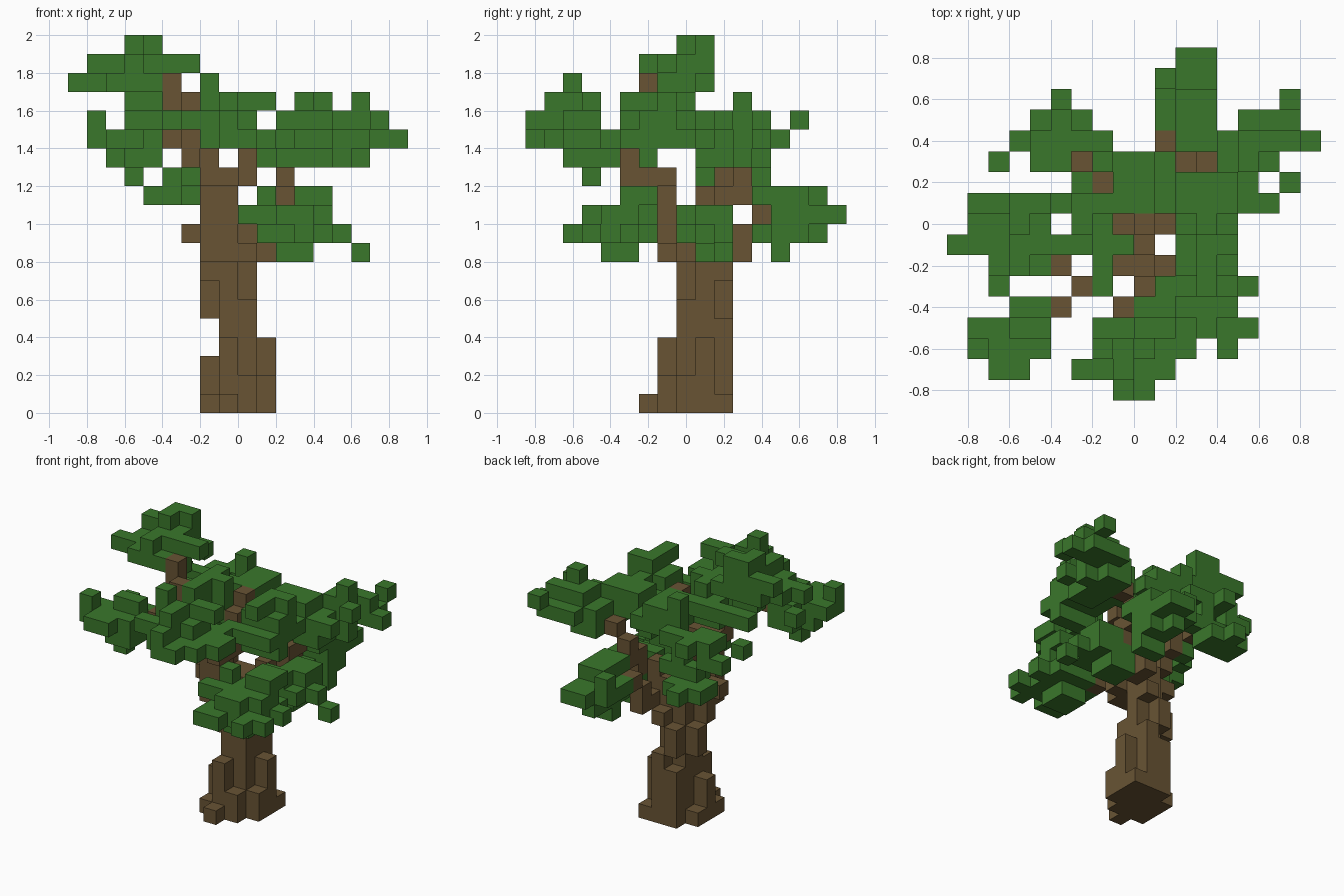
import bpy
import bmesh
from mathutils import Matrix, Vector

CELL = 0.1
default_cube = bpy.data.objects.get("Cube")
if default_cube:
    bpy.data.objects.remove(default_cube, do_unlink=True)

def make_material(name, color):
    material = bpy.data.materials.new(name)
    material.use_nodes = True
    material.diffuse_color = color
    material.node_tree.nodes["Principled BSDF"].inputs["Base Color"].default_value = color
    return material

bark = make_material("bark_brown", (0.14, 0.088, 0.034, 1))
leaf = make_material("leaf_green", (0.042, 0.185, 0.024, 1))
parts = {}
taken = set()

def span(value):
    first, last = value if isinstance(value, tuple) else (value, value)
    return range(first, last + 1)

def box(part, x, y, z):
    """Fill an inclusive block of grid cells that no earlier part uses."""
    block = {(i, j, k) for i in span(x) for j in span(y) for k in span(z)}
    parts.setdefault(part, set()).update(block - taken)
    taken.update(block)

def build(part, cells, material):
    """Make one cube per cell and keep only the outer skin."""
    mesh = bpy.data.meshes.new(part)
    bm = bmesh.new()
    for cell in sorted(cells):
        center = Vector(cell) * CELL + Vector((CELL / 2, 0, CELL / 2))
        cube = bmesh.ops.create_cube(bm, size=CELL, matrix=Matrix.Translation(center))
        hidden = []
        for face in {face for vert in cube["verts"] for face in vert.link_faces}:
            face.normal_update()
            if tuple(round(c) for c in Vector(cell) + face.normal) in cells:
                hidden.append(face)
        bmesh.ops.delete(bm, geom=hidden, context="FACES")
    bmesh.ops.remove_doubles(bm, verts=bm.verts, dist=CELL / 100)
    bm.to_mesh(mesh)
    bm.free()
    mesh.materials.append(material)
    bpy.context.collection.objects.link(bpy.data.objects.new(part, mesh))

# Trunk and roots
box("trunk", x=(-1, 0), y=(0, 1), z=(0, 5))
box("trunk", x=-1, y=(0, 1), z=(6, 9))
box("trunk", x=0, y=1, z=(6, 9))
box("trunk", x=0, y=0, z=(8, 9))
box("trunk", x=(-1, 0), y=2, z=(0, 3))
box("trunk", x=0, y=2, z=4)
box("trunk", x=-1, y=2, z=(5, 6))
box("trunk", x=0, y=2, z=7)
box("trunk", x=-2, y=1, z=(5, 6))
box("trunk", x=-2, y=0, z=(7, 9))
box("trunk", x=(-2, -1), y=-1, z=(8, 12))
box("roots", x=-2, y=(-1, 1), z=0)
box("roots", x=-2, y=0, z=(1, 2))
box("roots", x=-1, y=-2, z=0)
box("roots", x=-1, y=-1, z=(0, 3))
box("roots", x=0, y=-1, z=(0, 1))
box("roots", x=1, y=0, z=(0, 1))
box("roots", x=1, y=1, z=(0, 3))
box("roots", x=1, y=2, z=0)
# Branches
box("left_front_branch", x=1, y=0, z=8)
box("left_front_branch", x=0, y=-1, z=8)
box("left_front_branch", x=1, y=-2, z=9)
box("front_branch", x=(-1, 0), y=-2, z=12)
box("front_branch", x=0, y=-1, z=12)
box("front_branch", x=0, y=-3, z=(12, 13))
box("front_branch", x=-1, y=-4, z=14)
box("middle_branch", x=0, y=-1, z=14)
box("middle_branch", x=0, y=0, z=15)
box("high_branch", x=-2, y=-2, z=(12, 13))
box("high_branch", x=-3, y=-3, z=(13, 16))
box("high_branch", x=-4, y=-2, z=(16, 17))
box("high_branch", x=-4, y=-4, z=14)
box("back_branch", x=1, y=(2, 3), z=8)
box("back_branch", x=1, y=3, z=9)
box("back_branch", x=1, y=4, z=10)
box("left_back_branch", x=1, y=1, z=(9, 10))
box("left_back_branch", x=2, y=2, z=(10, 11))
box("left_back_branch", x=2, y=3, z=(11, 12))
box("left_back_branch", x=3, y=3, z=13)
box("right_back_branch", x=-3, y=0, z=9)
box("right_back_branch", x=-2, y=1, z=(10, 11))
box("right_back_branch", x=-2, y=2, z=(11, 12))
box("right_back_branch", x=-3, y=3, z=(12, 13))
# High leaves
box("high_leaves", x=(-9, -5), y=-1, z=17)
box("high_leaves", x=(-8, -5), y=0, z=17)
box("high_leaves", x=(-7, -4), y=1, z=17)
box("high_leaves", x=(-7, -5), y=-2, z=17)
box("high_leaves", x=(-6, -3), y=-1, z=18)
box("high_leaves", x=-6, y=-2, z=18)
box("high_leaves", x=(-8, -7), y=1, z=18)
box("high_leaves", x=(-6, -5), y=(0, 1), z=18)
box("high_leaves", x=-6, y=(0, 1), z=19)
box("high_leaves", x=-5, y=1, z=19)
box("high_leaves", x=(-6, -5), y=0, z=16)
# Front leaves
box("front_right_leaves", x=-6, y=-5, z=12)
box("front_right_leaves", x=(-7, -5), y=-5, z=13)
box("front_right_leaves", x=(-6, -5), y=(-6, -4), z=(13, 14))
box("front_right_leaves", x=(-8, -7), y=(-6, -5), z=14)
box("front_right_leaves", x=(-7, -6), y=-7, z=14)
box("front_right_leaves", x=-7, y=-3, z=14)
box("front_right_leaves", x=-8, y=-6, z=15)
box("front_right_leaves", x=(-6, -5), y=-5, z=15)
box("front_leaves", x=-1, y=-8, z=(14, 15))
box("front_leaves", x=0, y=-8, z=14)
box("front_leaves", x=(-2, 1), y=-7, z=14)
box("front_leaves", x=(-3, -1), y=-7, z=15)
box("front_leaves", x=(-2, 2), y=(-6, -5), z=14)
box("front_leaves", x=(-2, 0), y=(-6, -5), z=15)
box("front_leaves", x=(0, 1), y=-4, z=14)
box("front_leaves", x=-1, y=(-7, -6), z=16)
box("front_leaves", x=(0, 1), y=-5, z=16)
box("front_leaves", x=-2, y=-6, z=(16, 17))
# Low leaves on the left
box("low_front_leaves", x=(2, 3), y=(-4, -3), z=8)
box("low_front_leaves", x=(1, 4), y=(-4, -3), z=9)
box("low_front_leaves", x=(2, 4), y=-2, z=9)
box("low_front_leaves", x=(1, 5), y=-5, z=9)
box("low_front_leaves", x=(1, 2), y=-6, z=9)
box("low_front_leaves", x=4, y=-6, z=9)
box("low_front_leaves", x=5, y=-3, z=9)
box("low_front_leaves", x=(0, 4), y=-4, z=10)
box("low_front_leaves", x=(1, 4), y=-3, z=10)
box("low_front_leaves", x=(2, 3), y=-2, z=10)
box("low_front_leaves", x=(2, 3), y=-5, z=10)
box("low_front_leaves", x=1, y=-3, z=11)
box("low_front_leaves", x=(3, 4), y=(-3, -2), z=11)
box("low_left_leaves", x=(2, 3), y=(1, 2), z=8)
box("low_left_leaves", x=6, y=1, z=8)
box("low_left_leaves", x=(2, 4), y=(0, 2), z=9)
box("low_left_leaves", x=5, y=1, z=9)
box("low_left_leaves", x=(3, 4), y=(1, 2), z=10)
box("low_left_leaves", x=(2, 3), y=0, z=10)
# Middle leaves
box("middle_left_leaves", x=(2, 4), y=-2, z=13)
box("middle_left_leaves", x=(2, 4), y=(-2, 0), z=14)
box("middle_left_leaves", x=(1, 4), y=-3, z=14)
box("middle_left_leaves", x=(2, 4), y=(-2, -1), z=15)
box("middle_left_leaves", x=3, y=0, z=15)
box("middle_left_leaves", x=3, y=(-3, -1), z=16)
box("middle_left_leaves", x=4, y=-1, z=16)
box("crown_leaves", x=(-3, -2), y=0, z=(14, 15))
box("crown_leaves", x=(-2, -1), y=-1, z=14)
box("crown_leaves", x=-2, y=(-3, -2), z=15)
box("crown_leaves", x=(-6, 0), y=1, z=15)
box("crown_leaves", x=(-4, -1), y=-1, z=15)
box("crown_leaves", x=-2, y=(-3, 0), z=16)
box("crown_leaves", x=-1, y=-1, z=16)
box("back_crown_leaves", x=(4, 5), y=(1, 2), z=13)
box("back_crown_leaves", x=1, y=2, z=13)
box("back_crown_leaves", x=(-1, 5), y=(1, 2), z=14)
box("back_crown_leaves", x=(-2, 1), y=3, z=14)
box("back_crown_leaves", x=(-1, 0), y=(2, 3), z=15)
box("back_crown_leaves", x=-2, y=3, z=(15, 16))
box("back_crown_leaves", x=(2, 4), y=(1, 2), z=15)
box("back_crown_leaves", x=6, y=1, z=14)
# Back leaves
box("back_left_leaves", x=(4, 6), y=3, z=(13, 14))
box("back_left_leaves", x=(4, 5), y=4, z=13)
box("back_left_leaves", x=(4, 8), y=4, z=14)
box("back_left_leaves", x=(5, 7), y=5, z=14)
box("back_left_leaves", x=(5, 6), y=(3, 4), z=15)
box("back_left_leaves", x=7, y=4, z=15)
box("back_left_leaves", x=7, y=6, z=15)
box("back_left_leaves", x=7, y=2, z=15)
box("back_left_leaves", x=6, y=3, z=16)
box("low_back_leaves", x=(2, 3), y=5, z=8)
box("low_back_leaves", x=2, y=(4, 7), z=9)
box("low_back_leaves", x=3, y=(5, 6), z=9)
box("low_back_leaves", x=(1, 3), y=(5, 7), z=10)
box("low_back_leaves", x=(2, 3), y=8, z=10)
box("low_back_leaves", x=(2, 3), y=(4, 6), z=11)
box("low_back_leaves", x=1, y=7, z=11)
box("back_right_leaves", x=(-5, -3), y=(4, 5), z=11)
box("back_right_leaves", x=-4, y=6, z=11)
box("back_right_leaves", x=-3, y=2, z=(11, 12))
box("back_right_leaves", x=(-4, -2), y=4, z=12)
box("back_right_leaves", x=-3, y=1, z=12)
box("back_right_leaves", x=-3, y=4, z=13)
box("back_right_leaves", x=(-6, -5), y=4, z=13)
box("back_right_leaves", x=(-5, -2), y=4, z=14)
box("back_right_leaves", x=(-5, -4), y=3, z=14)
box("back_right_leaves", x=-4, y=5, z=14)
box("back_right_leaves", x=-7, y=3, z=14)

for part, cells in parts.items():
    build(part, cells, leaf if part.endswith("leaves") else bark)
